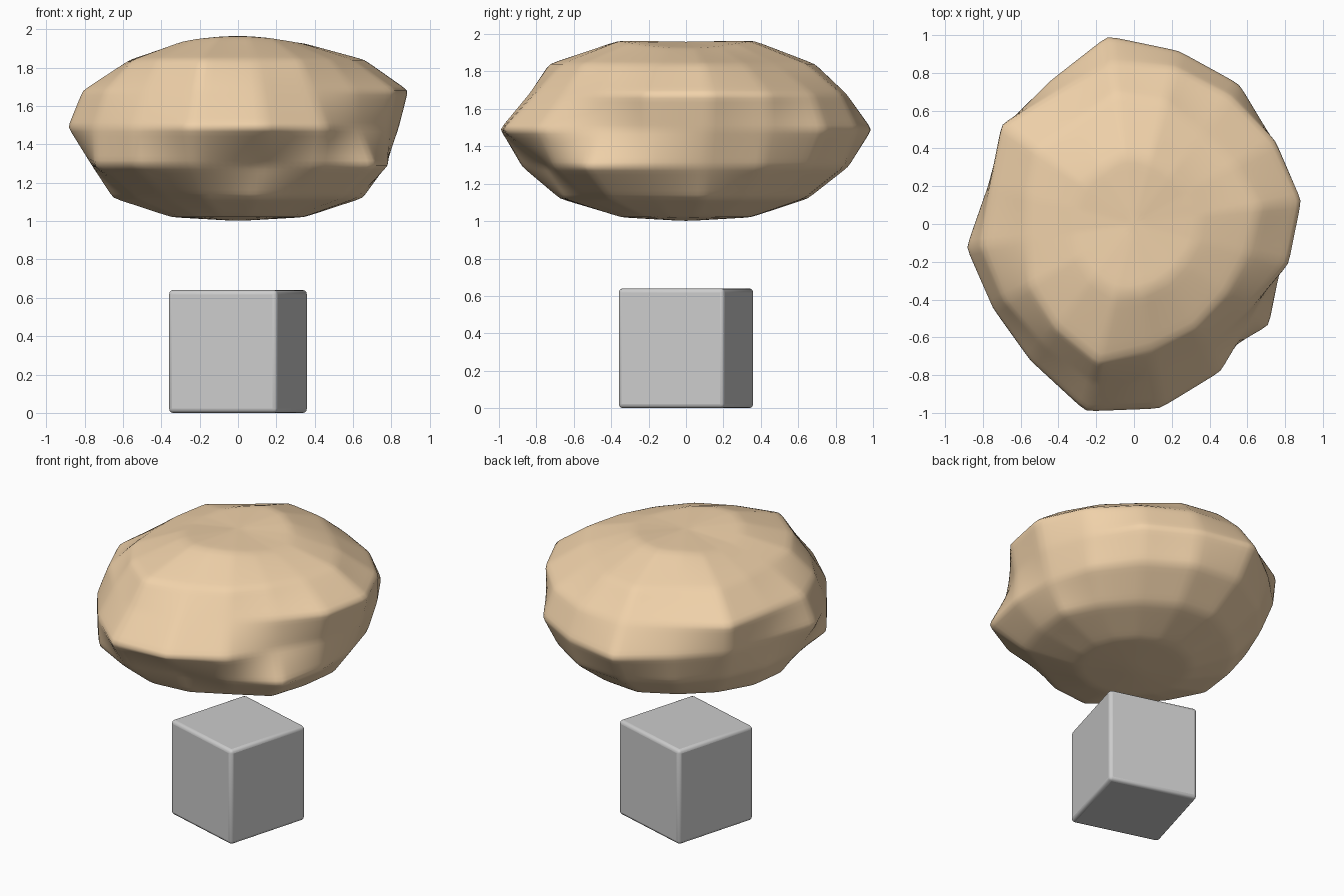
import bpy, bmesh
from math import cos, sin, radians

if "Cube" in bpy.data.objects:
    bpy.data.objects.remove(bpy.data.objects["Cube"])

# Rock: 16-sided rings from top to bottom, each (height, radii starting at 8 degrees)
rings = [
    (1.945, [.35, .33, .33, .35, .37, .34, .34, .32, .31, .34, .36, .38, .36, .34, .33, .34]),
    (1.84, [.67, .62, .60, .67, .70, .62, .65, .58, .57, .64, .69, .76, .67, .64, .61, .62]),
    (1.68, [.90, .87, .85, .86, .87, .81, .88, .79, .82, .80, .80, .87, .82, .76, .76, .85]),
    (1.49, [.85, .86, .93, .95, 1.01, .88, .86, .80, .90, .87, .91, 1.03, .995, .91, .79, .81]),
    (1.29, [.78, .80, .83, .87, .88, .82, .78, .76, .77, .87, .90, .91, .75, .82, .90, .81]),
    (1.12, [.66, .62, .62, .65, .66, .62, .62, .64, .66, .62, .62, .70, .66, .62, .68, .64]),
    (1.02, [.35] * 16),
]
bm = bmesh.new()
loops = []
for z, radii in rings:
    loop = []
    for k, r in enumerate(radii):
        a = radians(8 + 22.5 * k)
        # upper ring dips left and right
        dz = -.02 * cos(2 * a) if z > 1.9 else 0
        loop.append(bm.verts.new((r * cos(a), r * sin(a), z + dz)))
    loops.append(loop)
top = bm.verts.new((0, 0, 1.96))
bottom = bm.verts.new((0, 0, 1.0))
for k in range(16):
    n = (k + 1) % 16
    bm.faces.new((top, loops[0][k], loops[0][n]))
    bm.faces.new((bottom, loops[-1][n], loops[-1][k]))
    for upper, lower in zip(loops, loops[1:]):
        bm.faces.new((upper[k], lower[k], lower[n], upper[n]))
mesh = bpy.data.meshes.new("rock")
bm.to_mesh(mesh)
bm.free()
rock = bpy.data.objects.new("rock", mesh)
bpy.context.collection.objects.link(rock)
for p in mesh.polygons:
    p.use_smooth = True

# Keep facets visible, only soften the ridges
sub = rock.modifiers.new("facets", 'SUBSURF')
sub.subdivision_type = 'SIMPLE'
sub.levels = sub.render_levels = 3
soft = rock.modifiers.new("soften", 'SMOOTH')
soft.factor = .5
soft.iterations = 3


def colour(obj, name, rgb):
    mat = bpy.data.materials.new(name)
    mat.diffuse_color = (*rgb, 1)
    mat.use_nodes = True
    mat.node_tree.nodes["Principled BSDF"].inputs["Base Color"].default_value = mat.diffuse_color
    obj.data.materials.append(mat)


colour(rock, "tan", (0.87, 0.64, 0.40))

# Turned block with softened edges below the rock
bpy.ops.mesh.primitive_cube_add(size=1, location=(0, 0, .32), rotation=(0, 0, radians(-16)))
block = bpy.context.object
block.name = "block"
block.scale = (.59, .59, .64)
bpy.ops.object.transform_apply(location=False, rotation=False, scale=True)
bevel = block.modifiers.new("bevel", 'BEVEL')
bevel.width = .022
bevel.segments = 3
bpy.ops.object.shade_smooth_by_angle(angle=radians(40))
colour(block, "light_grey", (.8, .8, .81))
